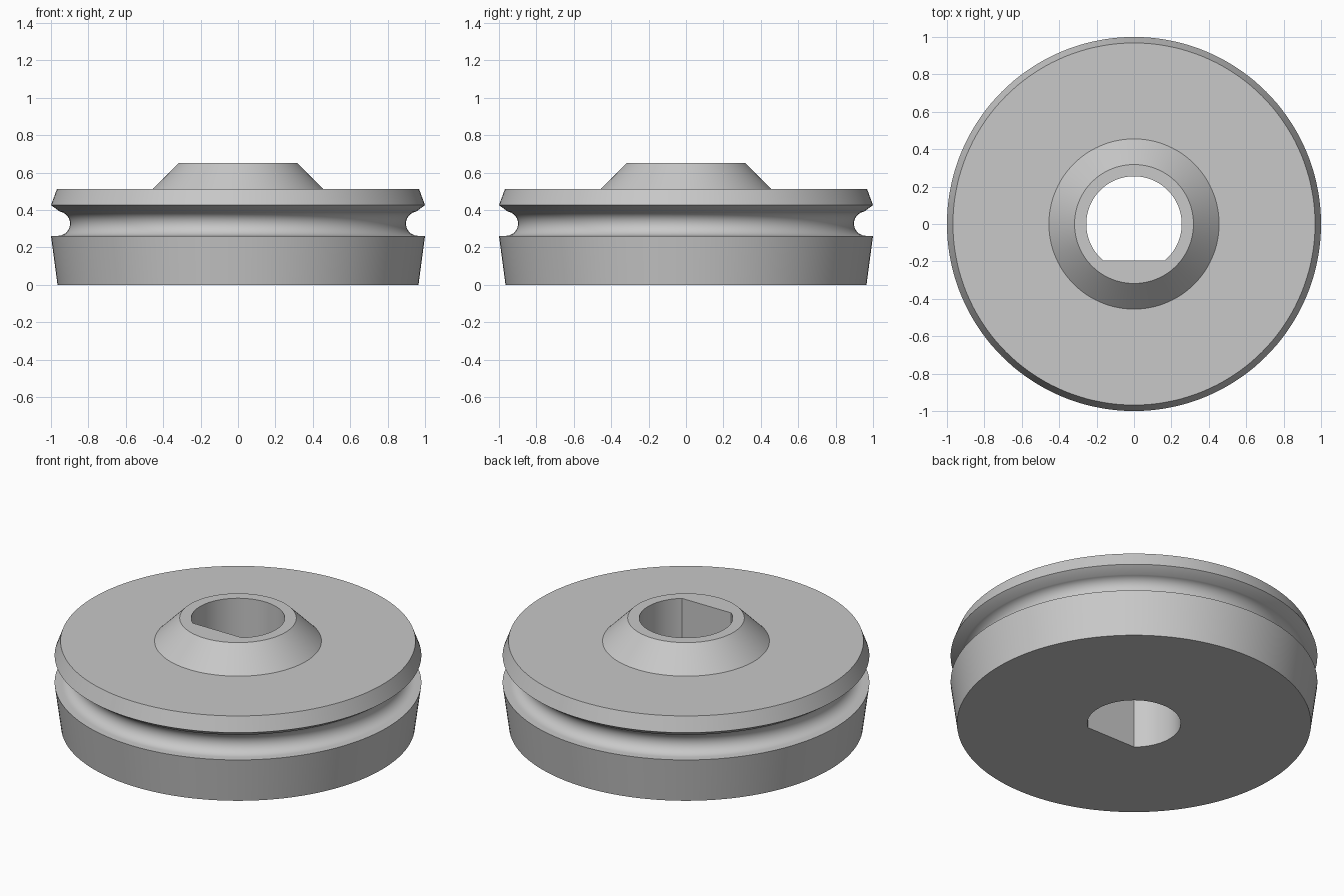
import bpy, bmesh
from math import sin, cos, pi, radians

default = bpy.data.objects.get("Cube")
if default:
    bpy.data.objects.remove(default, do_unlink=True)

SEGMENTS = 144
BORE_RADIUS = 0.255
FLAT_Y = -0.195
TOP = 0.65

# Single flat grey
grey = bpy.data.materials.new("light grey")
grey.use_nodes = True
colour = (0.58, 0.58, 0.58, 1)
grey.diffuse_color = colour
grey.node_tree.nodes["Principled BSDF"].inputs["Base Color"].default_value = colour

# Outer profile (radius, height): tapered skirt, round groove, rim, hub cone
groove = [(0.963 + 0.065 * cos(a), 0.327 + 0.065 * sin(a))
          for a in (radians(270 - 170 * i / 20) for i in range(21))]
profile = ([(0.965, 0), (1, 0.262)] + groove +
           [(1, 0.426), (0.968, 0.512), (0.455, 0.512), (0.318, TOP)])


def ring(bm, radius, z, low_y=-2):
    """Circle of vertices, cut straight where y falls below low_y."""
    verts = []
    for i in range(SEGMENTS):
        a = 2 * pi * i / SEGMENTS
        x, y = radius * cos(a), radius * sin(a)
        verts.append(bm.verts.new((x, max(y, low_y), z)))
    return verts


bm = bmesh.new()
rings = [ring(bm, r, z) for r, z in profile]

# D-shaped bore through the middle
rings += [ring(bm, BORE_RADIUS, z, FLAT_Y) for z in (TOP, 0)]

# Skin the closed section
for a, b in zip(rings, rings[1:] + rings[:1]):
    for i in range(SEGMENTS):
        j = (i + 1) % SEGMENTS
        bm.faces.new((a[i], a[j], b[j], b[i]))
bmesh.ops.recalc_face_normals(bm, faces=bm.faces)

mesh = bpy.data.meshes.new("grooved_wheel")
bm.to_mesh(mesh)
bm.free()
mesh.materials.append(grey)
wheel = bpy.data.objects.new("grooved_wheel", mesh)
bpy.context.collection.objects.link(wheel)

bpy.ops.object.select_all(action="DESELECT")
wheel.select_set(True)
bpy.context.view_layer.objects.active = wheel
bpy.ops.object.shade_smooth_by_angle(angle=radians(25))
